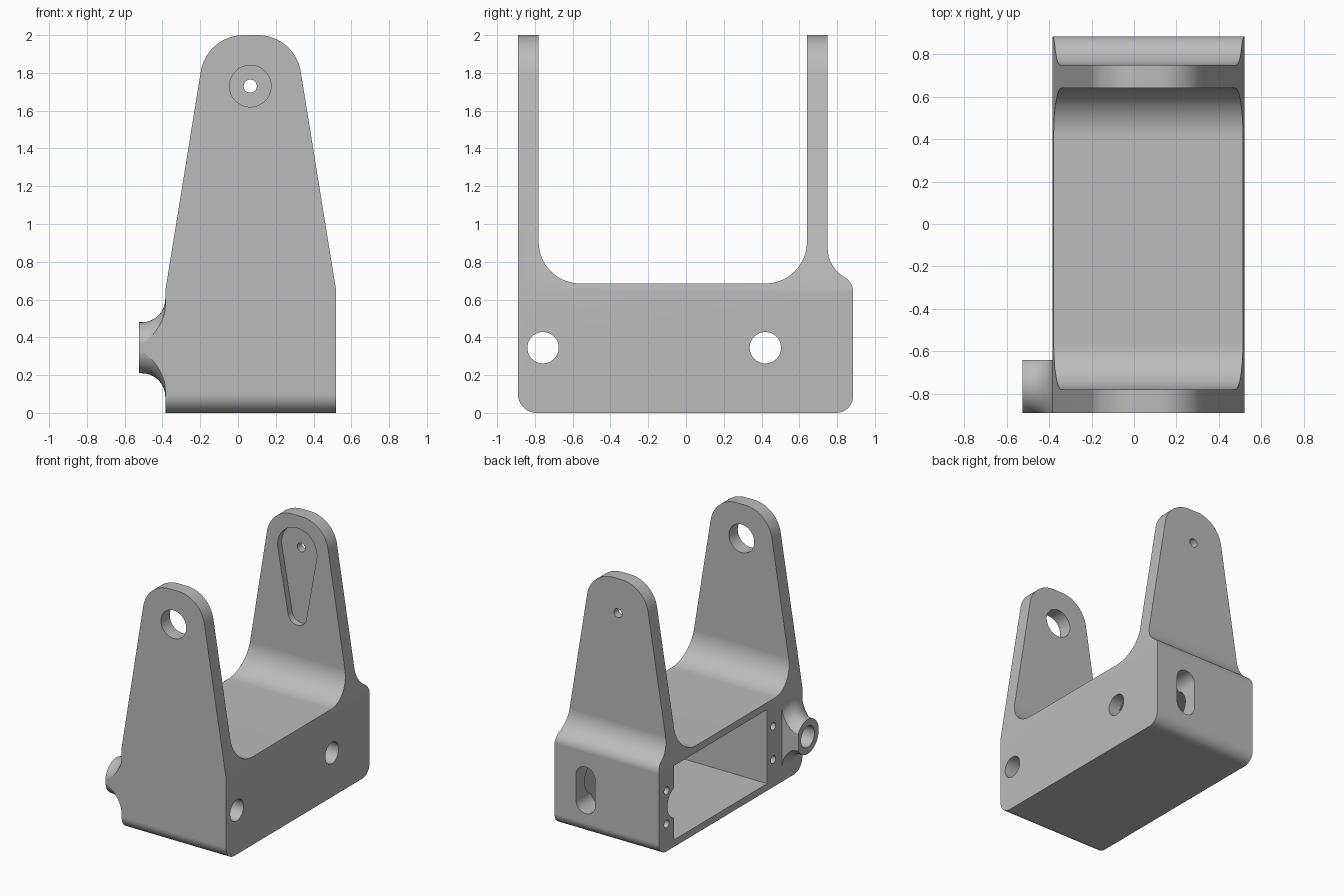
import bpy, bmesh
from math import sin, cos, pi, radians
from mathutils import Vector

if "Cube" in bpy.data.objects:
    bpy.data.objects.remove(bpy.data.objects["Cube"])

grey = bpy.data.materials.new("plain_grey")
grey.use_nodes = True
COLOUR = (0.5, 0.5, 0.5, 1)
grey.diffuse_color = COLOUR
grey.node_tree.nodes["Principled BSDF"].inputs["Base Color"].default_value = COLOUR


def arc(u, v, r, a, b, n=16):
    """Points on an arc from angle a to b, in degrees."""
    steps = [radians(a + (b - a) * i / n) for i in range(n + 1)]
    return [(u + r * cos(t), v + r * sin(t)) for t in steps]


def finish(bm, name):
    bmesh.ops.recalc_face_normals(bm, faces=bm.faces)
    mesh = bpy.data.meshes.new(name)
    bm.to_mesh(mesh)
    bm.free()
    mesh.materials.append(grey)
    obj = bpy.data.objects.new(name, mesh)
    bpy.context.scene.collection.objects.link(obj)
    return obj


def prism(name, pts, axis, lo, hi):
    """Extrude an outline along x (outline in y, z) or y (outline in x, z)."""
    bm = bmesh.new()
    place = (lambda u, v: (lo, u, v)) if axis == "x" else (lambda u, v: (u, lo, v))
    face = bm.faces.new([bm.verts.new(place(u, v)) for u, v in pts])
    out = bmesh.ops.extrude_face_region(bm, geom=[face])
    step = Vector((hi - lo, 0, 0)) if axis == "x" else Vector((0, hi - lo, 0))
    bmesh.ops.translate(bm, vec=step, verts=[g for g in out["geom"] if isinstance(g, bmesh.types.BMVert)])
    return finish(bm, name)


def box(u0, u1, v0, v1):
    return [(u0, v0), (u1, v0), (u1, v1), (u0, v1)]


def circle(u, v, r, n=48):
    return arc(u, v, r, 0, 360, n)[:-1]


def combine(target, tool, operation):
    mod = target.modifiers.new("combine", "BOOLEAN")
    mod.operation, mod.object, mod.solver = operation, tool, "EXACT"
    bpy.context.view_layer.objects.active = target
    bpy.ops.object.modifier_apply(modifier=mod.name)
    bpy.data.objects.remove(tool)


FRONT, BACK = -0.89, 0.885
RIGHT, LEFT = -0.385, 0.52
MID_Z, PIVOT_X, PIVOT_Z = 0.345, 0.065, 1.73
BOSS_Y = -0.757

# Side outline: base with two uprights and filleted shoulders
side = (arc(FRONT + 0.1, 0.1, 0.1, 180, 270) + arc(BACK - 0.09, 0.09, 0.09, 270, 360)
        + arc(0.795, 0.64, 0.09, 0, 60) + arc(0.93, 0.874, 0.18, 240, 180)[1:]
        + [(0.75, 2.1), (0.64, 2.1)]
        + arc(0.42, 0.905, 0.22, 0, -90) + arc(-0.56, 0.905, 0.22, 270, 180)
        + [(-0.78, 2.1), (FRONT, 2.1)])
bracket = prism("bracket", side, "x", -0.8, 0.8)

# Front outline: straight base, tapered uprights, rounded top
front = ([(RIGHT, -0.1), (LEFT, -0.1), (LEFT, 0.645)]
         + arc(0.105, 1.77, 0.23, 9, 90, 24) + arc(0.03, 1.77, 0.23, 90, 171, 24)
         + [(RIGHT, 0.645)])
combine(bracket, prism("front_outline", front, "y", -1.2, 1.2), "INTERSECT")

# Flared boss on the right side, trimmed flush with the front
flare = arc(-0.51, 0.26, 0.125, 270, 360)
profile = [(-0.3, 0), (-0.3, 0.26)] + flare[::-1] + [(-0.525, 0.135), (-0.525, 0)]
bm = bmesh.new()
verts = [bm.verts.new((x, BOSS_Y, MID_Z + r)) for x, r in profile]
edges = [bm.edges.new(pair) for pair in zip(verts, verts[1:])]
bmesh.ops.spin(bm, geom=verts + edges, cent=(0, BOSS_Y, MID_Z), axis=(1, 0, 0),
               angle=2 * pi, steps=64)
bmesh.ops.remove_doubles(bm, verts=bm.verts, dist=0.0001)
boss = finish(bm, "boss")
combine(boss, prism("boss_trim", box(FRONT, -0.64, -0.2, 0.9), "x", -0.8, 0.2), "INTERSECT")
combine(bracket, boss, "UNION")

# Cavity open to the right, with a rounded cable notch
combine(bracket, prism("cavity", box(-0.455, 0.70, 0.055, 0.635), "x", -0.7, 0.42), "DIFFERENCE")
combine(bracket, prism("cable_notch", circle(0.655, MID_Z, 0.125), "x", -0.7, 0.41), "DIFFERENCE")

# Round holes through the sides and screw holes beside the cavity
for y in (BOSS_Y, 0.42):
    combine(bracket, prism("side_hole", circle(y, MID_Z, 0.083), "x", -0.9, 0.9), "DIFFERENCE")
for y in (-0.53, 0.79):
    for dz in (-0.13, 0.13):
        combine(bracket, prism("screw_hole", circle(y, MID_Z + dz, 0.03, 24), "x", -0.6, -0.1),
                "DIFFERENCE")

# Vertical slot in the back wall
slot = arc(0.25, MID_Z + 0.1, 0.083, 0, 180) + arc(0.25, MID_Z - 0.1, 0.083, 180, 360)
combine(bracket, prism("back_slot", slot, "y", 0.6, 1), "DIFFERENCE")

# Pivot holes, and the teardrop pocket inside the back upright
combine(bracket, prism("front_pivot", circle(PIVOT_X, PIVOT_Z, 0.11), "y", -1, -0.7), "DIFFERENCE")
combine(bracket, prism("back_pivot", circle(PIVOT_X, PIVOT_Z, 0.035, 32), "y", 0.5, 1), "DIFFERENCE")
pocket = (arc(PIVOT_X, PIVOT_Z, 0.17, -10, 190, 32)
          + arc(PIVOT_X, 1.22, 0.08, 190, 350, 20))
combine(bracket, prism("pocket", pocket, "y", 0.5, 0.69), "DIFFERENCE")

# Smooth curves with crisp edges
bpy.ops.object.select_all(action="DESELECT")
bracket.select_set(True)
bpy.context.view_layer.objects.active = bracket
bpy.ops.object.shade_smooth_by_angle(angle=radians(30))
weighted = bracket.modifiers.new("weighted_normals", "WEIGHTED_NORMAL")
weighted.keep_sharp = True
